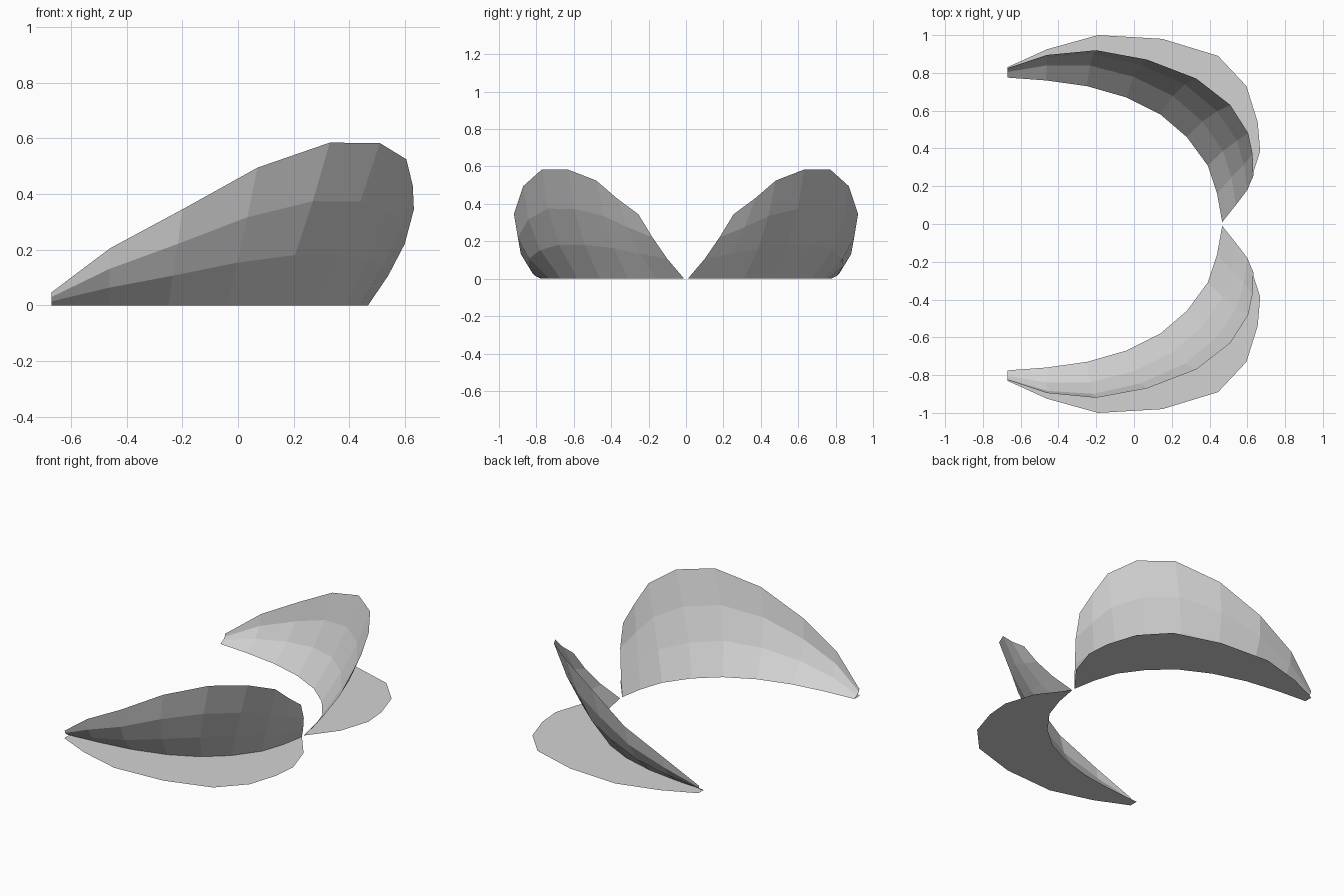
import bpy

cube = bpy.data.objects.get("Cube")
if cube:
    bpy.data.objects.remove(cube, do_unlink=True)

grey = bpy.data.materials.new("light_grey")
grey.use_nodes = True
colour = (0.65, 0.65, 0.65, 1)
grey.diffuse_color = colour
grey.node_tree.nodes["Principled BSDF"].inputs["Base Color"].default_value = colour

# Inner curve on the ground, shared by the shell and its plate
inner = [(-.67, .775), (-.465, .76), (-.25, .73), (-.04, .67), (.14, .58),
         (.28, .46), (.39, .31), (.44, .16), (.467, .01)]
# Raised rim of the shell
rim = [(-.67, .825, .047), (-.46, .895, .205), (-.2, .92, .345),
       (.07, .87, .495), (.33, .77, .585), (.51, .63, .583),
       (.605, .48, .525), (.628, .37, .43), (.632, .255, .345)]
# Outer edge of the ground plate
outer = [(-.67, .83), (-.46, .925), (-.19, 1), (.15, .98), (.445, .89),
         (.595, .73), (.655, .54), (.668, .385), (.605, .19)]


def add_part(name, verts, faces, side):
    """Make a flat-shaded part, mirrored in y where side is -1."""
    verts = [(x, y * side, z) for x, y, z in verts]
    if side < 0:
        faces = [tuple(reversed(f)) for f in faces]
    mesh = bpy.data.meshes.new(name)
    mesh.from_pydata(verts, [], faces)
    mesh.materials.append(grey)
    obj = bpy.data.objects.new(name, mesh)
    bpy.context.collection.objects.link(obj)


def shell_geometry():
    """Loft from the ground curve to the rim, bulging outwards."""
    verts, faces = [], []
    count = len(inner)
    for c, ((x0, y0), (x1, y1, z1)) in enumerate(zip(inner, rim)):
        t = c / (count - 1)
        for fx, fy, fz in ((0, 0, 0),
                           (.33 + .11 * t**3, .6 - .23 * t**1.5, .31),
                           (.66 + .14 * t**3, .92 - .23 * t**1.5, .64),
                           (1, 1, 1)):
            verts.append((x0 + (x1 - x0) * fx, y0 + (y1 - y0) * fy, z1 * fz))
    for c in range(count - 1):
        for r in range(3):
            a = c * 4 + r
            faces.append((a, a + 4, a + 5, a + 1))
    return verts, faces


shell_verts, shell_faces = shell_geometry()
outline = [(x, y, 0) for x, y in inner + outer[::-1]]
for side, label in ((1, "left"), (-1, "right")):
    # Back half is +y, front half is -y
    place = "back" if side > 0 else "front"
    add_part(place + "_curved_shell", shell_verts, shell_faces, side)
    add_part(place + "_ground_plate", outline, [tuple(range(len(outline)))], side)
